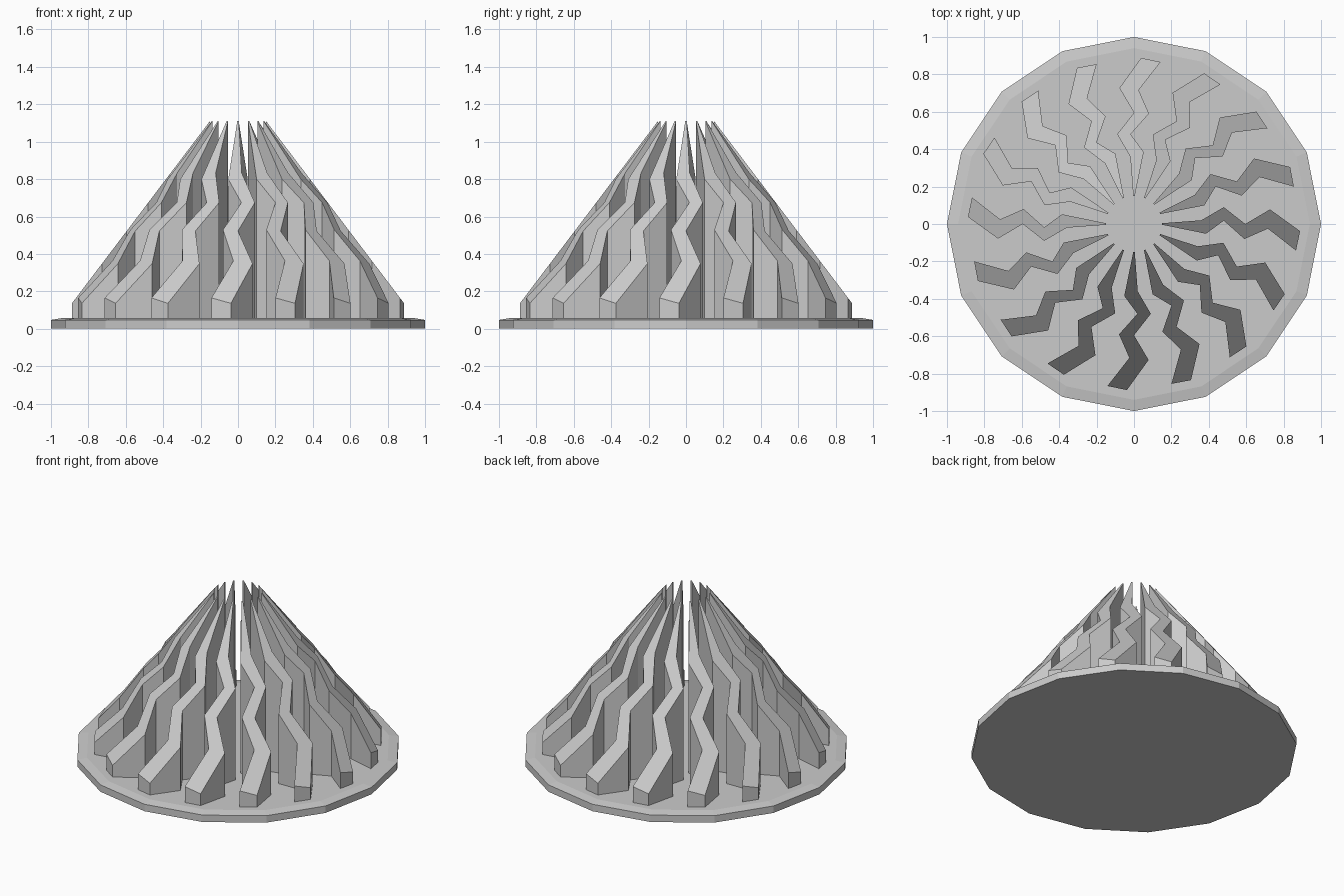
import bpy, bmesh, math
from mathutils import Matrix

if "Cube" in bpy.data.objects:
    bpy.data.objects.remove(bpy.data.objects["Cube"])

COUNT = 16
# zigzag fin outline in plan for the front fin, inner tip to outer end
LEFT = [(-0.004, -0.15), (-0.052, -0.385), (0.018, -0.48),
        (-0.08, -0.59), (-0.025, -0.716), (-0.142, -0.866)]
RIGHT = [(0.004, -0.15), (0.02, -0.36), (0.09, -0.48),
         (0.0, -0.595), (0.078, -0.727), (-0.038, -0.888)]


def new_object(name, bm):
    bmesh.ops.recalc_face_normals(bm, faces=bm.faces[:])
    mesh = bpy.data.meshes.new(name)
    bm.to_mesh(mesh)
    bm.free()
    obj = bpy.data.objects.new(name, mesh)
    bpy.context.collection.objects.link(obj)
    return obj


def slope(y):
    return 1.11 - 1.32 * (-y - 0.15)


# sixteen-sided base plate with a shallow bevelled rim
bm = bmesh.new()
rings = []
for r, z in [(1.0, 0.0), (1.0, 0.047), (0.94, 0.057)]:
    rings.append([bm.verts.new((r * math.cos(2 * math.pi * i / COUNT),
                                r * math.sin(2 * math.pi * i / COUNT), z))
                  for i in range(COUNT)])
for lo, hi in zip(rings, rings[1:]):
    for i in range(COUNT):
        j = (i + 1) % COUNT
        bm.faces.new((lo[i], lo[j], hi[j], hi[i]))
bm.faces.new(rings[0][::-1])
bm.faces.new(rings[-1])
new_object("base_plate", bm)

# one zigzag fin with vertical walls and a sloping top
bm = bmesh.new()
rows = []
for l, r in zip(LEFT, RIGHT):
    rows.append([bm.verts.new((*l, 0.04)), bm.verts.new((*r, 0.04)),
                 bm.verts.new((*r, slope(r[1]))), bm.verts.new((*l, slope(l[1])))])
for a, b in zip(rows, rows[1:]):
    for i in range(4):
        j = (i + 1) % 4
        bm.faces.new((a[i], a[j], b[j], b[i]))
bm.faces.new(rows[0])
bm.faces.new(rows[-1][::-1])
fin = new_object("fin_01", bm)

# repeat the fin around the centre
for k in range(1, COUNT):
    copy = bpy.data.objects.new(f"fin_{k + 1:02d}", fin.data)
    copy.matrix_world = Matrix.Rotation(2 * math.pi * k / COUNT, 4, 'Z')
    bpy.context.collection.objects.link(copy)
